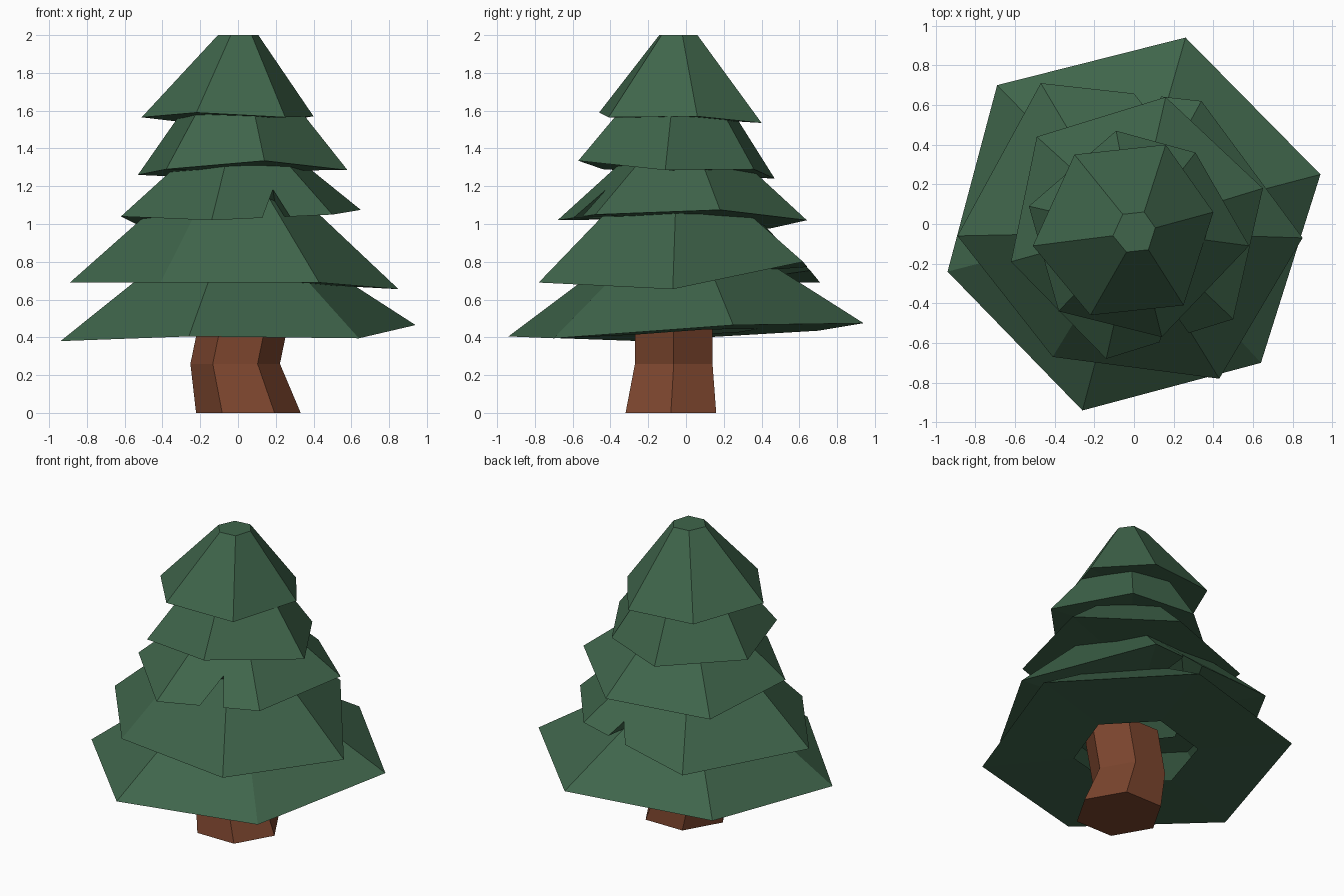
import bpy, bmesh, math
from mathutils import Vector

if "Cube" in bpy.data.objects:
    bpy.data.objects.remove(bpy.data.objects["Cube"])


def material(name, rgb):
    mat = bpy.data.materials.new(name)
    mat.diffuse_color = (*rgb, 1)
    mat.use_nodes = True
    mat.node_tree.nodes["Principled BSDF"].inputs["Base Color"].default_value = mat.diffuse_color
    return mat


GREEN = material("needle_green", (0.05, 0.13, 0.07))
BROWN = material("bark_brown", (0.2, 0.06, 0.027))


def finish(bm, name, mat):
    mesh = bpy.data.meshes.new(name)
    bm.to_mesh(mesh)
    bm.free()
    mesh.materials.append(mat)
    bpy.context.collection.objects.link(bpy.data.objects.new(name, mesh))


# Trunk: stacked hexagons with a slight bend
def trunk(sections):
    bm = bmesh.new()
    rings = []
    for cx, cy, z, r in sections:
        rings.append([bm.verts.new((cx + r * math.cos(math.radians(60 * i)),
                                    cy + r * math.sin(math.radians(60 * i)), z))
                      for i in range(6)])
    for low, high in zip(rings, rings[1:]):
        for i in range(6):
            j = (i + 1) % 6
            bm.faces.new((low[i], low[j], high[j], high[i]))
    bm.faces.new(rings[0][::-1])
    bm.faces.new(rings[-1])
    finish(bm, "trunk", BROWN)


# Foliage tier: uneven hexagonal rim tapering to a flat top, underside with a
# central hole, and an optional triangular notch in one edge
def tier(name, rim, top_z, taper, top_center=None, notch=None):
    bm = bmesh.new()
    rim = [Vector(p) for p in rim]
    center = sum(rim, Vector()) / 6
    top_c = Vector((*(top_center or center.xy), top_z))
    tops = []
    for p in rim:
        d = (p - center) * taper
        tops.append(top_c + Vector((d.x, d.y, 0)))
    outer = [bm.verts.new(p) for p in rim]
    upper = [bm.verts.new(p) for p in tops]
    inner = [bm.verts.new(center.lerp(p, 0.4)) for p in rim]
    for i in range(6):
        j = (i + 1) % 6
        if notch and notch[0] == i:
            _, t0, ta, t1, depth = notch
            a = bm.verts.new(rim[i].lerp(rim[j], t0))
            b = bm.verts.new(rim[i].lerp(rim[j], ta).lerp(tops[i].lerp(tops[j], ta), depth))
            c = bm.verts.new(rim[i].lerp(rim[j], t1))
            bm.faces.new((outer[i], a, b, c, outer[j], upper[j], upper[i]))
            bm.faces.new((inner[i], a, outer[i]))
            bm.faces.new((inner[i], b, a))
            bm.faces.new((inner[i], inner[j], b))
            bm.faces.new((inner[j], c, b))
            bm.faces.new((inner[j], outer[j], c))
        else:
            bm.faces.new((outer[i], outer[j], upper[j], upper[i]))
            bm.faces.new((outer[j], outer[i], inner[i], inner[j]))
    bm.faces.new(upper)
    finish(bm, name, GREEN)


trunk([(0.055, -0.08, 0, 0.277), (-0.015, -0.065, 0.26, 0.237), (0.045, -0.065, 0.55, 0.237)])

tier("foliage_tier_1", [(0.94, 0.25, 0.465), (0.26, 0.94, 0.475), (-0.69, 0.70, 0.435),
                        (-0.94, -0.24, 0.38), (-0.26, -0.94, 0.405), (0.64, -0.70, 0.395)],
     0.85, 0.37)
tier("foliage_tier_2", [(0.85, -0.07, 0.655), (0.34, 0.62, 0.80), (-0.47, 0.71, 0.69),
                        (-0.89, -0.06, 0.69), (-0.41, -0.67, 0.69), (0.43, -0.78, 0.69)],
     1.15, 0.4, notch=(1, 0.25, 0.3, 0.42, 0.22))
tier("foliage_tier_3", [(0.65, 0.18, 1.075), (0.16, 0.64, 1.02), (-0.49, 0.44, 0.975),
                        (-0.62, -0.19, 1.04), (-0.14, -0.68, 1.02), (0.50, -0.48, 1.05)],
     1.4, 0.37, notch=(4, 0.42, 0.6, 0.65, 0.4))
tier("foliage_tier_4", [(0.58, -0.11, 1.285), (0.31, 0.36, 1.29), (-0.09, 0.47, 1.24),
                        (-0.53, 0.09, 1.26), (-0.38, -0.44, 1.29), (0.14, -0.57, 1.335)],
     1.72, 0.4)
tier("foliage_tier_5", [(0.40, 0.06, 1.57), (0.16, 0.40, 1.535), (-0.30, 0.35, 1.54),
                        (-0.51, -0.11, 1.565), (-0.22, -0.46, 1.59), (0.25, -0.41, 1.565)],
     2.0, 0.235, top_center=(0.005, -0.04))
